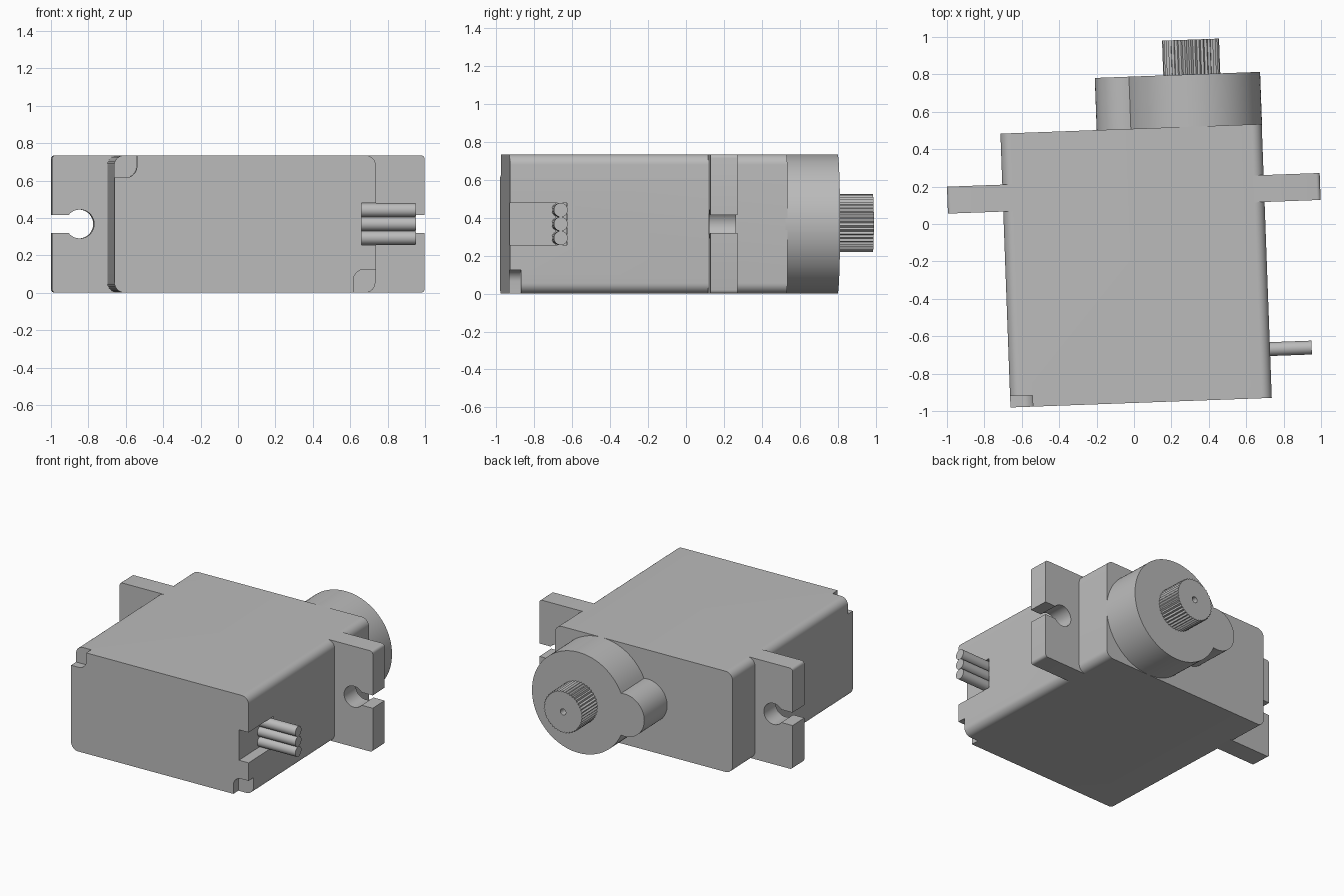
import bpy
import bmesh
from math import sin, cos, pi, acos, asin, radians
from mathutils import Matrix

default = bpy.data.objects.get("Cube")
if default:
    bpy.data.objects.remove(default, do_unlink=True)

TILT = Matrix.Rotation(radians(2.1), 4, "Z")   # whole model sits slightly turned
HEIGHT = 0.735
MID = HEIGHT / 2
LEFT, RIGHT = -0.696, 0.702
FRONT, BACK = -0.956, 0.509
TAB_Y = (0.092, 0.236)
CASE_X, CASE_R = 0.336, MID
NUB_X, NUB_R = -0.026, 0.155
CASE_END, SHAFT_END = 0.788, 0.974
WIRE_Y, WIRE_R = -0.695, 0.037

grey = bpy.data.materials.new("plain grey")
grey.use_nodes = True
grey.diffuse_color = (0.5, 0.5, 0.5, 1)
grey.node_tree.nodes["Principled BSDF"].inputs["Base Color"].default_value = (0.5, 0.5, 0.5, 1)


def arc(cx, cy, r, a0, a1, n):
    return [(cx + r * cos(a0 + (a1 - a0) * i / n), cy + r * sin(a0 + (a1 - a0) * i / n))
            for i in range(n + 1)]


def circle(cx, cy, r, n=48):
    return arc(cx, cy, r, 0, 2 * pi, n)[:-1]


def round_rect(x0, x1, z0, z1, r, n=8):
    corners = [(x1 - r, z1 - r), (x0 + r, z1 - r), (x0 + r, z0 + r), (x1 - r, z0 + r)]
    return [p for i, (cx, cz) in enumerate(corners)
            for p in arc(cx, cz, r, i * pi / 2, (i + 1) * pi / 2, n)]


def prism(name, outline, start, end, axis="y"):
    """Extrude an outline: (x, z) along y, or (y, z) along x."""
    bm = bmesh.new()
    rings = []
    for d in (start, end):
        rings.append([bm.verts.new((u, d, v) if axis == "y" else (d, u, v))
                      for u, v in outline])
    a, b = rings
    bm.faces.new(a)
    bm.faces.new(b)
    for i in range(len(a)):
        j = (i + 1) % len(a)
        bm.faces.new((a[i], a[j], b[j], b[i]))
    bmesh.ops.recalc_face_normals(bm, faces=bm.faces)
    bm.transform(TILT)
    mesh = bpy.data.meshes.new(name)
    bm.to_mesh(mesh)
    bm.free()
    mesh.materials.append(grey)
    obj = bpy.data.objects.new(name, mesh)
    bpy.context.collection.objects.link(obj)
    return obj


def activate(obj):
    for o in bpy.context.selected_objects:
        o.select_set(False)
    obj.select_set(True)
    bpy.context.view_layer.objects.active = obj


def cut(obj, cutter):
    cutter.hide_render = True
    mod = obj.modifiers.new("cut", "BOOLEAN")
    mod.operation = "DIFFERENCE"
    mod.solver = "EXACT"
    mod.object = cutter
    activate(obj)
    bpy.ops.object.modifier_apply(modifier=mod.name)
    bpy.data.objects.remove(cutter, do_unlink=True)


# Body with two corner notches and a wire slot
body = prism("body", round_rect(LEFT, RIGHT, 0, HEIGHT, 0.055), FRONT, BACK)
N = 0.12
cut(body, prism("upper_notch_cutter",
                round_rect(LEFT - 0.2, LEFT + N, HEIGHT - N, HEIGHT + 0.2, 0.06),
                FRONT - 0.1, FRONT + 0.06))
cut(body, prism("lower_notch_cutter",
                round_rect(RIGHT - N, RIGHT + 0.2, -0.2, N + 0.005, 0.06),
                FRONT - 0.1, FRONT + 0.06))
SLOT = 0.111
cut(body, prism("slot_cutter",
                [(0.626, MID - SLOT), (0.9, MID - SLOT), (0.9, MID + SLOT), (0.626, MID + SLOT)],
                FRONT - 0.1, WIRE_Y + 0.04))

# Mounting tabs with keyhole openings
HOLE_X, HOLE_R, GAP = 0.848, 0.077, 0.047
TIP, ROOT, R = 0.997, 0.63, 0.02
a = asin(GAP / HOLE_R)
tab = ([(ROOT, 0)] + arc(TIP - R, R, R, -pi / 2, 0, 4) + [(TIP, MID - GAP)]
       + arc(HOLE_X, MID, HOLE_R, 2 * pi - a, a, 28) + [(TIP, MID + GAP)]
       + arc(TIP - R, HEIGHT - R, R, 0, pi / 2, 4) + [(ROOT, HEIGHT)])
for side, name in ((1, "left_tab"), (-1, "right_tab")):
    prism(name, [(side * x + 0.005, z) for x, z in tab], *TAB_Y)

# Gear housing: large round with a smaller round merged into its side
d = CASE_X - NUB_X
along = (d * d + CASE_R ** 2 - NUB_R ** 2) / (2 * d)
big = acos(along / CASE_R)
small = acos((d - along) / NUB_R)
housing = (arc(CASE_X, MID, CASE_R, big - pi, pi - big, 72)
           + arc(NUB_X, MID, NUB_R, small, 2 * pi - small, 36)[1:-1])
prism("gear_housing", housing, BACK - 0.01, CASE_END)

# Splined output shaft with a screw hole
TEETH = 42
spline = []
for i in range(TEETH * 2):
    r = 0.153 if i % 2 else 0.144
    t = pi * i / TEETH
    spline.append((CASE_X + 0.002 + r * cos(t), MID + 0.004 + r * sin(t)))
shaft = prism("output_shaft", spline, CASE_END - 0.01, SHAFT_END)
cut(shaft, prism("screw_hole_cutter", circle(CASE_X + 0.002, MID + 0.004, 0.022, 24),
                 SHAFT_END - 0.12, SHAFT_END + 0.1))

# Three stacked wires
for i, name in enumerate(("lower_wire", "middle_wire", "upper_wire")):
    prism(name, circle(WIRE_Y, MID + (i - 1) * 2 * WIRE_R, WIRE_R, 24), 0.62, 0.925, "x")

# Smooth rounds, keep hard edges
for obj in list(bpy.context.collection.objects):
    if obj.type == "MESH" and grey.name in obj.data.materials:
        activate(obj)
        bpy.ops.object.shade_smooth_by_angle(angle=radians(25))
